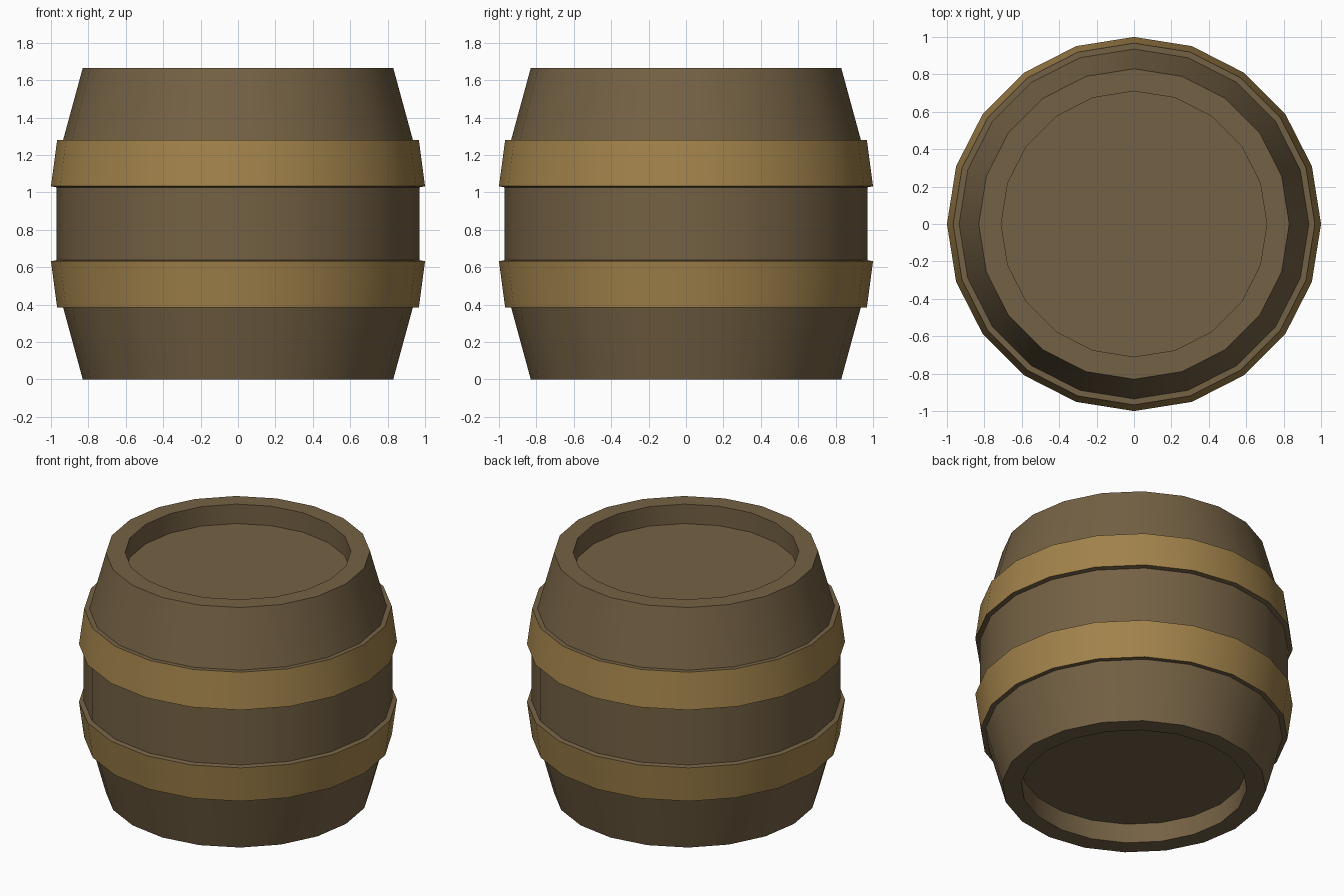
import bpy, bmesh, math

if "Cube" in bpy.data.objects:
    bpy.data.objects.remove(bpy.data.objects["Cube"])

SIDES = 20
HEIGHT = 1.665
MID = HEIGHT / 2


def material(name, color):
    mat = bpy.data.materials.new(name)
    mat.diffuse_color = color
    mat.use_nodes = True
    mat.node_tree.nodes["Principled BSDF"].inputs["Base Color"].default_value = mat.diffuse_color
    return mat


wood = material("wood", (0.175, 0.12, 0.058, 1))
brass = material("hoop_metal", (0.36, 0.225, 0.07, 1))

# Lower half outline as (radius, z), from recessed head to the belly
half = [(0.71, 0.135), (0.71, 0.0), (0.83, 0.0), (0.935, 0.385),
        (0.967, 0.385), (1.0, 0.632), (0.97, 0.638)]
profile = half + [(r, HEIGHT - z) for r, z in reversed(half)]
hoop_segment = 4
hoop_segments = {hoop_segment, len(profile) - 2 - hoop_segment}

# Barrel body: turned outline, with hoop faces in metal
bm = bmesh.new()
rings = [[bm.verts.new((r * math.cos(2 * math.pi * i / SIDES),
                        r * math.sin(2 * math.pi * i / SIDES), z))
          for i in range(SIDES)] for r, z in profile]
for s, (low, high) in enumerate(zip(rings, rings[1:])):
    for i in range(SIDES):
        j = (i + 1) % SIDES
        face = bm.faces.new((low[i], low[j], high[j], high[i]))
        face.material_index = 1 if s in hoop_segments else 0

# Recessed heads
bm.faces.new(rings[0][::-1])
bm.faces.new(rings[-1])
bmesh.ops.recalc_face_normals(bm, faces=bm.faces)

mesh = bpy.data.meshes.new("barrel")
bm.to_mesh(mesh)
bm.free()
mesh.materials.append(wood)
mesh.materials.append(brass)
barrel = bpy.data.objects.new("barrel", mesh)
bpy.context.collection.objects.link(barrel)

# Round sides shade smoothly; rims and hoop edges stay crisp.
bpy.context.view_layer.objects.active = barrel
barrel.select_set(True)
bpy.ops.object.shade_smooth_by_angle(angle=math.radians(30))
# Creases between staves and hoops are kept sharp around each ring
for edge in mesh.edges:
    a, b = (mesh.vertices[v].co for v in edge.vertices)
    if abs(a.z - b.z) < 1e-4:
        edge.use_edge_sharp = True
